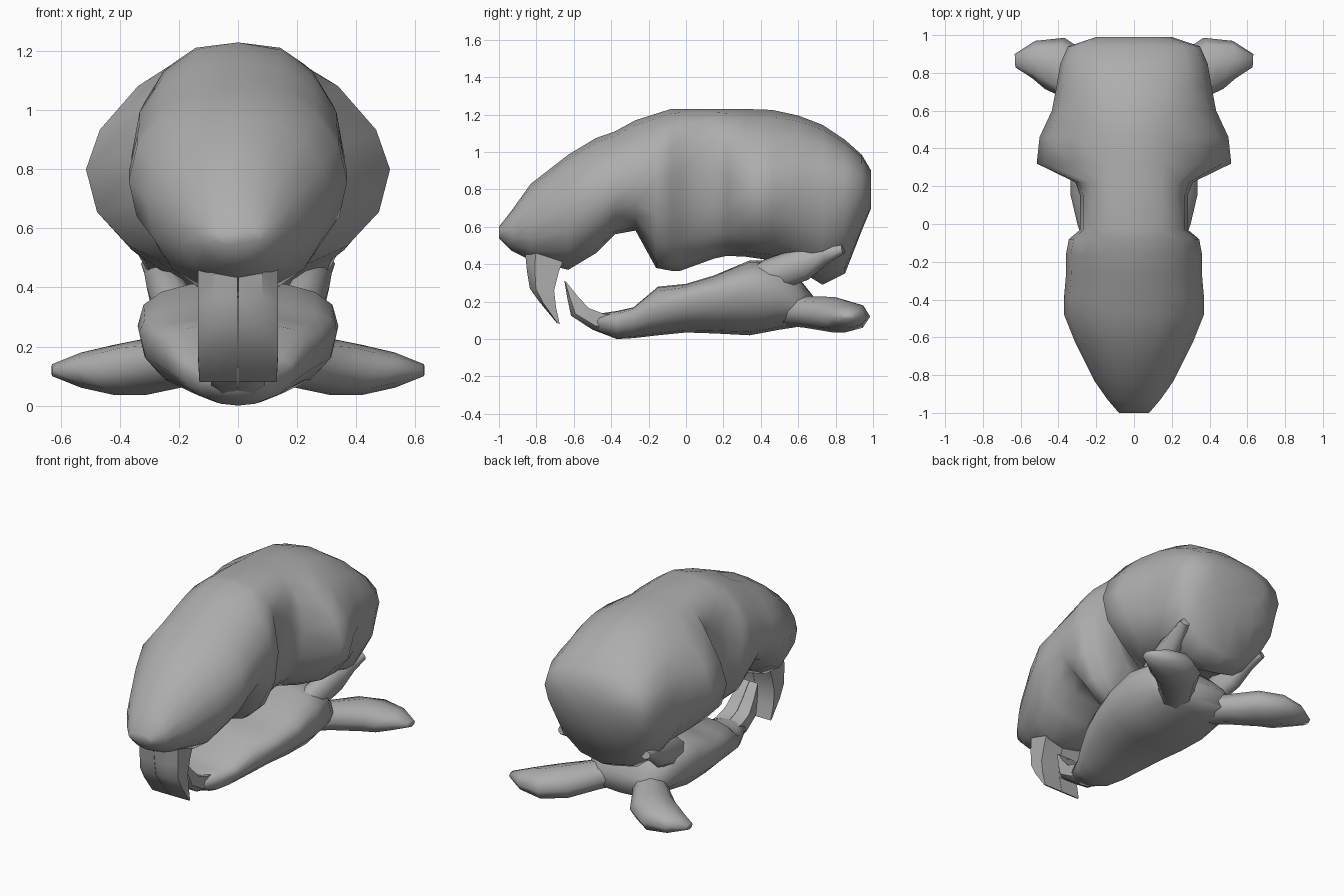
import bpy, bmesh, math
from mathutils import Vector

if "Cube" in bpy.data.objects:
    bpy.data.objects.remove(bpy.data.objects["Cube"])

bone = bpy.data.materials.new("grey_bone")
bone.diffuse_color = (.42, .42, .42, 1)
bone.use_nodes = True
bone.node_tree.nodes["Principled BSDF"].inputs["Base Color"].default_value = bone.diffuse_color


def spow(v, e):
    return math.copysign(abs(v) ** e, v)


def finish(name, bm, angle, mirror=False):
    bmesh.ops.recalc_face_normals(bm, faces=bm.faces)
    me = bpy.data.meshes.new(name)
    bm.to_mesh(me)
    bm.free()
    me.materials.append(bone)
    ob = bpy.data.objects.new(name, me)
    bpy.context.collection.objects.link(ob)
    bpy.ops.object.select_all(action='DESELECT')
    ob.select_set(True)
    bpy.context.view_layer.objects.active = ob
    bpy.ops.object.shade_smooth_by_angle(angle=math.radians(angle))
    if mirror:
        ob.modifiers.new("mirror", 'MIRROR')
    return ob


def loft(name, rings, angle=75, mirror=False):
    bm = bmesh.new()
    loops = [[bm.verts.new(p) for p in r] for r in rings]
    n = len(loops[0])
    for a, b in zip(loops, loops[1:]):
        for i in range(n):
            j = (i + 1) % n
            bm.faces.new((a[i], a[j], b[j], b[i]))
    bm.faces.new(loops[0])
    bm.faces.new(loops[-1])
    return finish(name, bm, angle, mirror)


def body_ring(y, w, zm, zt, zb, up=2.0, low=2.1, n=16):
    # rounded section with separate upper and lower halves
    pts = []
    for i in range(n):
        a = 2 * math.pi * i / n
        c, s = math.cos(a), math.sin(a)
        e = 2 / (up if s >= 0 else low)
        h = zt - zm if s >= 0 else zm - zb
        pts.append((w * spow(c, e), y, zm + h * spow(s, e)))
    return pts


def tube(name, path, n=8):
    # tapered bone: centre, horizontal and vertical radius at each stop
    cs = [Vector(p[:3]) for p in path]
    rings = []
    for k, (c, p) in enumerate(zip(cs, path)):
        t = cs[min(k + 1, len(cs) - 1)] - cs[max(k - 1, 0)]
        side = Vector((t.y, -t.x, 0)).normalized()
        upv = side.cross(t).normalized()
        rings.append([c + side * (p[3] * math.cos(2 * math.pi * i / n))
                      + upv * (p[4] * math.sin(2 * math.pi * i / n)) for i in range(n)])
    return loft(name, rings, 75, True)


def tooth(name, front, back, x0, widths):
    # curved blade between a front and a back edge line
    rings = []
    for (fy, fz), (by, bz), w in zip(front, back, widths):
        rings.append([(x0, fy, fz), (x0 + w * 0.6, fy, fz),
                      (x0 + w, fy + (by - fy) * 0.25, fz + (bz - fz) * 0.25),
                      (x0 + w, by, bz), (x0, by, bz)])
    return loft(name, rings, 40, True)


# cranium: snout, narrow waist under a flat roof, cheek wings and braincase
skull = [
    (-1.0, .08, .57, .60, .54), (-.93, .14, .58, .69, .47), (-.83, .21, .62, .83, .42),
    (-.63, .31, .70, .985, .37), (-.48, .37, .76, 1.075, .46), (-.38, .37, .79, 1.11, .56),
    (-.27, .36, .83, 1.17, .58), (-.16, .36, .85, 1.205, .38, 2.1), (-.08, .345, .87, 1.23, .365, 2.2),
    (-.03, .285, .90, 1.23, .365, 2.8), (.15, .285, .90, 1.23, .43, 2.8),
    (.22, .31, .86, 1.23, .445, 2.5), (.32, .515, .80, 1.23, .44, 1.65),
    (.46, .50, .80, 1.225, .42, 1.7), (.60, .435, .80, 1.195, .37, 2.0),
    (.73, .41, .80, 1.145, .29, 2.1), (.85, .39, .80, 1.065, .35, 2.2),
    (.94, .35, .80, .985, .58, 2.3), (.99, .20, .82, .90, .70)]
loft("cranium", [body_ring(*s) for s in skull])

# lower jaw body
jaw = [
    (-.50, .08, .09, .13, .05), (-.37, .14, .09, .15, .0), (-.28, .19, .12, .17, .005),
    (-.15, .25, .18, .28, .02), (0, .30, .22, .295, .035), (.15, .335, .25, .34, .03),
    (.34, .34, .27, .42, .02), (.50, .31, .25, .42, .05), (.60, .26, .19, .33, .065),
    (.68, .19, .16, .23, .10)]
loft("lower_jaw", [body_ring(*s, up=2.6, low=2.2) for s in jaw])

# rear jaw flanges and upward hinge arms
tube("jaw_flange", [(.05, .45, .17, .10, .09), (.20, .64, .145, .11, .085),
                    (.32, .79, .13, .14, .095), (.42, .85, .12, .145, .085),
                    (.53, .87, .12, .10, .06), (.63, .865, .12, .035, .02)])
tube("jaw_hinge_arm", [(.18, .25, .24, .05, .06), (.22, .45, .34, .07, .09),
                       (.25, .62, .40, .06, .09), (.27, .74, .455, .05, .055),
                       (.30, .84, .48, .03, .025)])

# upper incisors
tooth("upper_incisor",
      [(-.86, .46), (-.85, .36), (-.835, .27), (-.785, .2), (-.69, .085)],
      [(-.64, .46), (-.68, .36), (-.705, .26), (-.695, .17), (-.675, .08)],
      .001, [.135, .135, .135, .135, .13])

# lower incisors
tooth("lower_incisor",
      [(-.65, .31), (-.635, .22), (-.615, .125), (-.50, .05), (-.36, .02)],
      [(-.64, .305), (-.58, .23), (-.52, .165), (-.44, .135), (-.34, .13)],
      .001, [.06, .075, .085, .09, .09])
